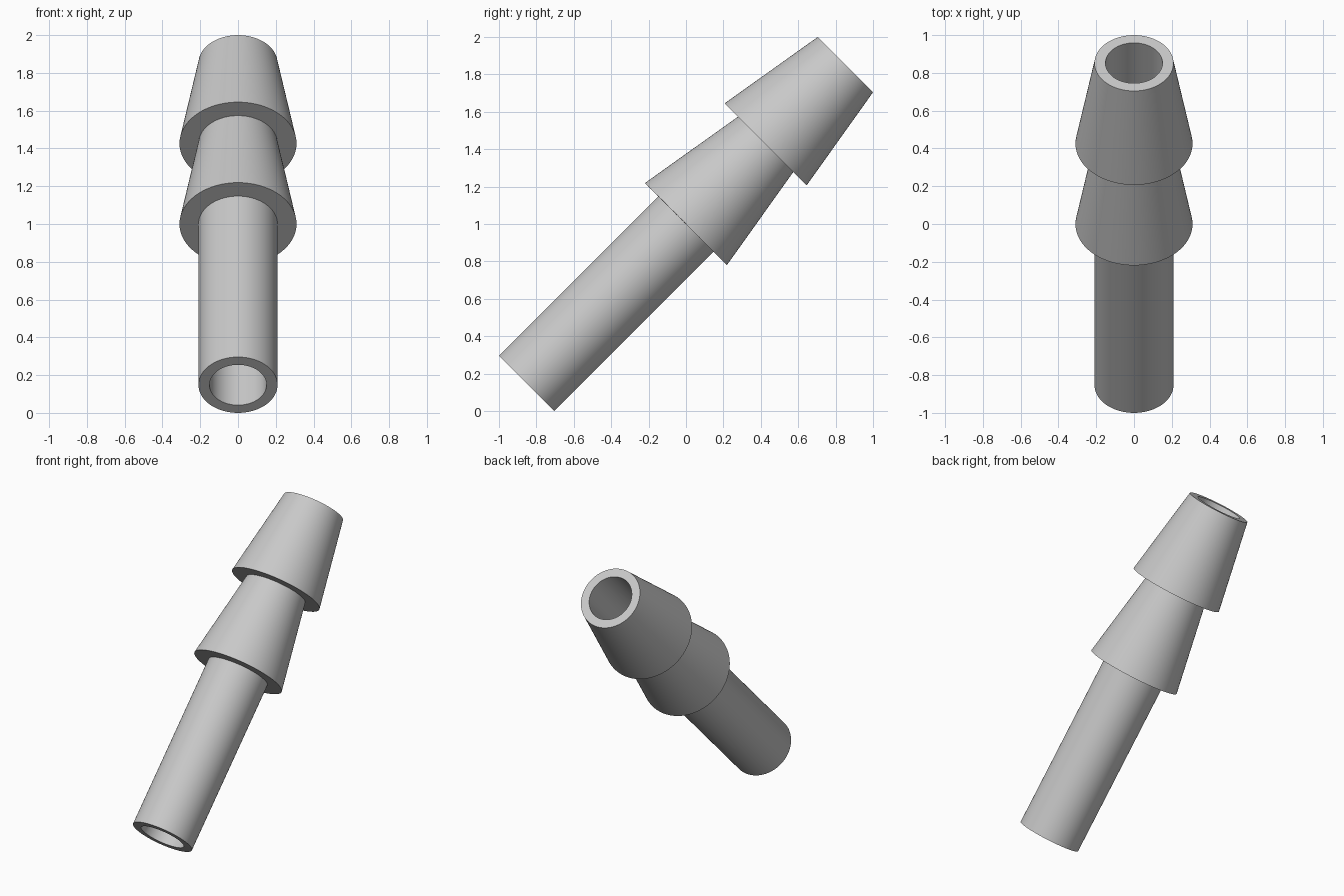
import bpy, bmesh, math
from mathutils import Matrix, Vector

cube = bpy.data.objects.get("Cube")
if cube:
    bpy.data.objects.remove(cube, do_unlink=True)

LENGTH = 2.41
TUBE = 0.209
BARB = 0.31
BORE = 0.151
SEGMENTS = 96

# Single light grey material
grey = bpy.data.materials.new("light grey")
grey.use_nodes = True
colour = (0.58, 0.58, 0.58, 1)
grey.diffuse_color = colour
grey.node_tree.nodes["Principled BSDF"].inputs["Base Color"].default_value = colour

# Closed radius/height profile: straight tube, two tapered barbs, through bore
profile = [
    (BORE, 0), (TUBE, 0),
    (TUBE, LENGTH * 0.5), (BARB, LENGTH * 0.5),
    (TUBE, LENGTH * 0.75), (BARB, LENGTH * 0.75),
    (TUBE, LENGTH), (BORE, LENGTH),
]

# Revolve the profile into a hollow fitting
bm = bmesh.new()
verts = [bm.verts.new((r, 0, h)) for r, h in profile]
edges = [bm.edges.new((a, b)) for a, b in zip(verts, verts[1:] + verts[:1])]
bmesh.ops.spin(bm, geom=verts + edges, cent=(0, 0, 0), axis=(0, 0, 1),
               angle=math.tau, steps=SEGMENTS, use_merge=True)
bmesh.ops.remove_doubles(bm, verts=bm.verts, dist=0.0001)
bmesh.ops.recalc_face_normals(bm, faces=bm.faces)

# Lean the axis back by 45 degrees and centre it above the ground
bm.transform(Matrix.Translation((0, 0, 1))
             @ Matrix.Rotation(math.radians(-45), 4, "X")
             @ Matrix.Translation((0, 0, -LENGTH / 2)))

mesh = bpy.data.meshes.new("barbed_hose_fitting")
bm.to_mesh(mesh)
bm.free()
mesh.materials.append(grey)
fitting = bpy.data.objects.new("barbed_hose_fitting", mesh)
bpy.context.collection.objects.link(fitting)

# Smooth round walls with crisp rims
bpy.ops.object.select_all(action="DESELECT")
fitting.select_set(True)
bpy.context.view_layer.objects.active = fitting
bpy.ops.object.shade_smooth_by_angle(angle=math.radians(20))
